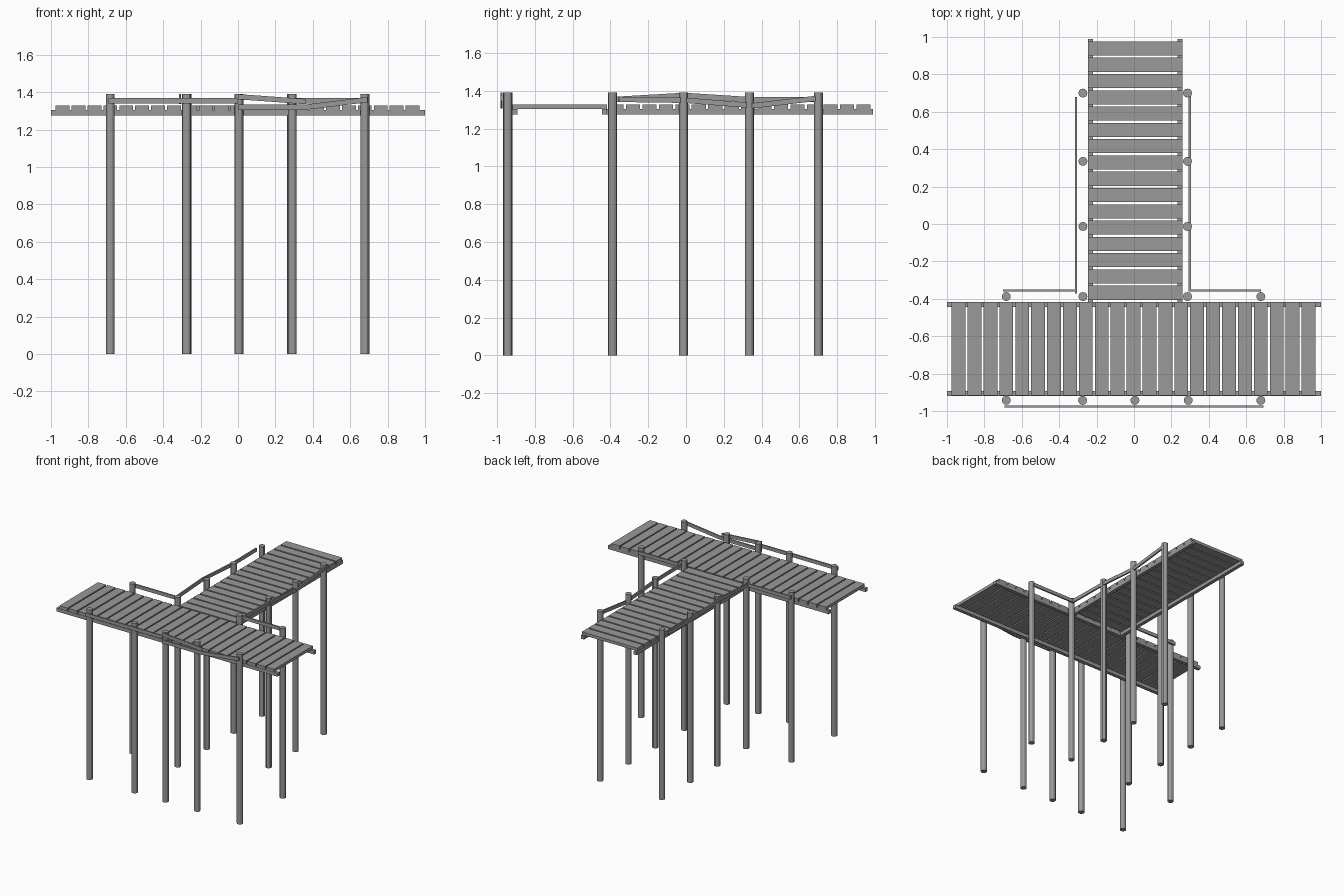
import bpy, bmesh
from mathutils import Vector

cube = bpy.data.objects.get("Cube")
if cube:
    bpy.data.objects.remove(cube, do_unlink=True)

wood = bpy.data.materials.new("weathered_grey")
wood.use_nodes = True
wood.diffuse_color = (0.32, 0.32, 0.32, 1)
wood.node_tree.nodes["Principled BSDF"].inputs["Base Color"].default_value = wood.diffuse_color

POST_TOP, POST_R = 1.39, 0.024
BEAM_LOW, BEAM_TOP, DECK_TOP = 1.276, 1.304, 1.328
RAIL_H, RAIL_T = 0.028, 0.012


def finish(bm, name):
    bmesh.ops.recalc_face_normals(bm, faces=bm.faces)
    mesh = bpy.data.meshes.new(name)
    bm.to_mesh(mesh)
    bm.free()
    mesh.materials.append(wood)
    obj = bpy.data.objects.new(name, mesh)
    bpy.context.collection.objects.link(obj)
    return obj


def box(name, low, high):
    low, high = Vector(low), Vector(high)
    bm = bmesh.new()
    bmesh.ops.create_cube(bm, size=1)
    bmesh.ops.scale(bm, vec=high - low, verts=bm.verts)
    bmesh.ops.translate(bm, vec=(low + high) / 2, verts=bm.verts)
    return finish(bm, name)


def post(name, x, y):
    bm = bmesh.new()
    bmesh.ops.create_cone(bm, cap_ends=True, segments=12, radius1=POST_R, radius2=POST_R, depth=POST_TOP)
    bmesh.ops.translate(bm, vec=(x, y, POST_TOP / 2), verts=bm.verts)
    obj = finish(bm, name)
    for o in bpy.context.selected_objects:
        o.select_set(False)
    obj.select_set(True)
    bpy.context.view_layer.objects.active = obj
    bpy.ops.object.shade_smooth_by_angle()


def rail(name, axis, offset, points):
    """Thin board through (distance, height) points, running along x or y."""
    bm = bmesh.new()
    rings = []
    for s, z in points:
        ring = []
        for dt, dz in ((-1, -1), (1, -1), (1, 1), (-1, 1)):
            t = offset + dt * RAIL_T / 2
            h = z + dz * RAIL_H / 2
            ring.append(bm.verts.new((s, t, h) if axis == "x" else (t, s, h)))
        rings.append(ring)
    for a, b in zip(rings, rings[1:]):
        for i in range(4):
            j = (i + 1) % 4
            bm.faces.new((a[i], a[j], b[j], b[i]))
    bm.faces.new(rings[0])
    bm.faces.new(rings[-1])
    finish(bm, name)


# Cross walkway: two long beams and its planks
for side, y in (("front", -0.92), ("back", -0.445)):
    box(f"cross_beam_{side}", (-1, y, BEAM_LOW), (1, y + 0.028, BEAM_TOP))
count, start, end, gap = 23, -0.975, 0.97, 0.011
pitch = (end - start + gap) / count
for i in range(count):
    x = start + i * pitch
    box(f"cross_plank_{i + 1}", (x, -0.918, BEAM_TOP), (x + pitch - gap, -0.417, DECK_TOP))

# Long walkway: two beams and its planks
for side, x in (("right", -0.246), ("left", 0.232)):
    box(f"pier_beam_{side}", (x, -0.417, BEAM_LOW), (x + 0.028, 0.988, BEAM_TOP))
count, start, end, gap = 16, -0.405, 0.976, 0.012
pitch = (end - start + gap) / count
for i in range(count):
    y = start + i * pitch
    box(f"pier_plank_{i + 1}", (-0.245, y, BEAM_TOP), (0.26, y + pitch - gap, DECK_TOP))

# Posts along the front, the pier sides and the rear corners
for i, x in enumerate((-0.683, -0.275, 0.005, 0.29, 0.678)):
    post(f"front_post_{i + 1}", x, -0.943)
for i, y in enumerate((-0.388, -0.013, 0.335, 0.7)):
    post(f"pier_post_right_{i + 1}", -0.273, y)
    post(f"pier_post_left_{i + 1}", 0.286, y)
for side, x in (("right", -0.683), ("left", 0.678)):
    post(f"rear_post_{side}", x, -0.388)

# Hand rails, some of them sagging or broken loose
rail("front_rail_straight", "x", -0.976, [(-0.692, 1.354), (0.0, 1.354)])
rail("front_rail_upper", "x", -0.976, [(0.0, 1.376), (0.36, 1.35)])
rail("front_rail_sagging", "x", -0.976, [(0.0, 1.32), (0.36, 1.32), (0.692, 1.36)])
rail("rear_rail_right", "x", -0.355, [(-0.70, 1.355), (-0.306, 1.355)])
rail("rear_rail_left", "x", -0.355, [(0.296, 1.355), (0.68, 1.355)])
rail("pier_rail_right", "y", -0.31,
     [(-0.372, 1.355), (-0.01, 1.376), (0.36, 1.352), (0.68, 1.355)])
rail("pier_rail_left", "y", 0.298,
     [(-0.36, 1.355), (-0.01, 1.35), (0.36, 1.322), (0.69, 1.36)])
